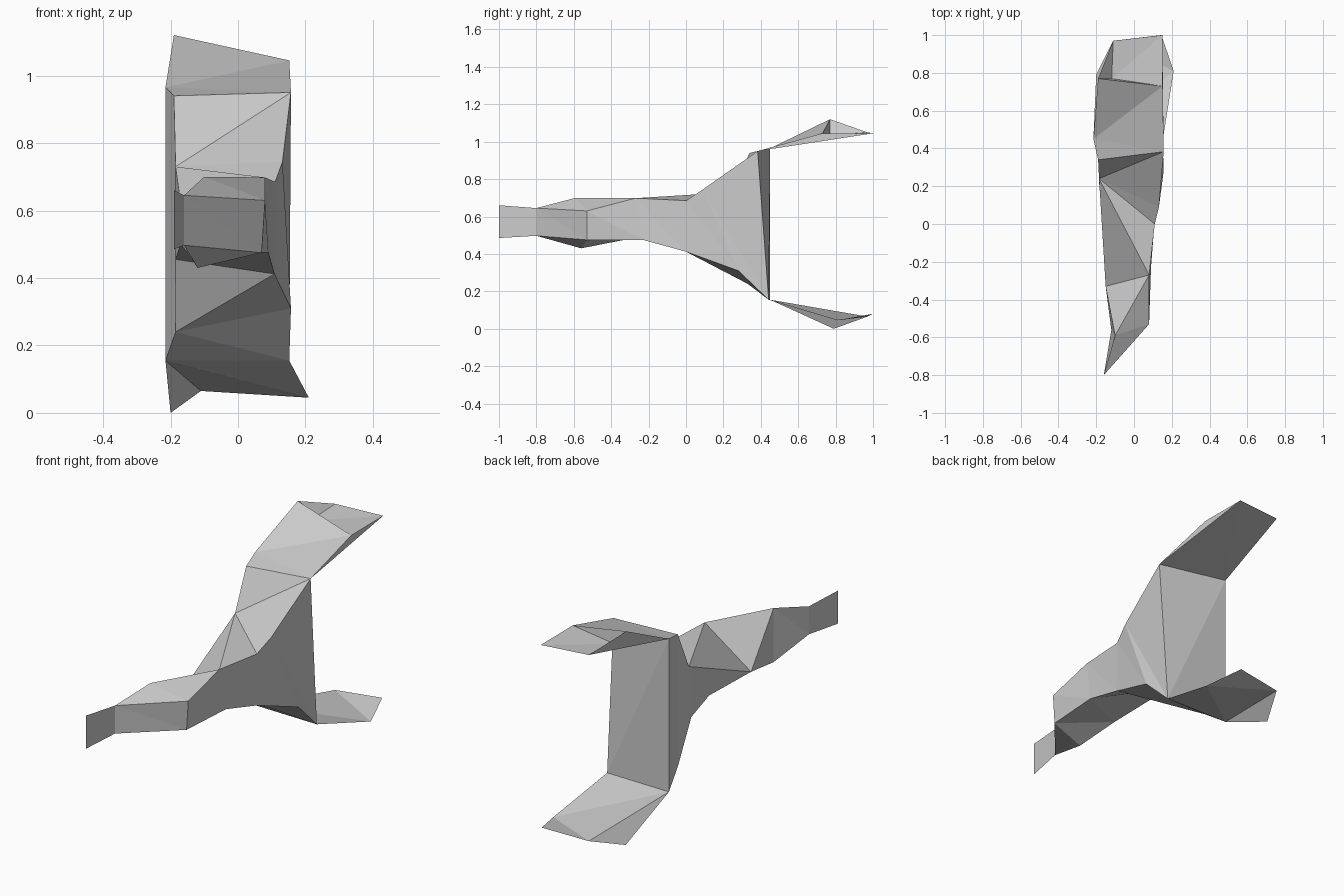
import bpy
import bmesh
from mathutils import Vector

old_cube = bpy.data.objects.get("Cube")
if old_cube:
    bpy.data.objects.remove(old_cube, do_unlink=True)

# Single grey finish
grey = bpy.data.materials.new("plain grey")
grey.use_nodes = True
colour = (0.6, 0.6, 0.6, 1)
grey.diffuse_color = colour
grey.node_tree.nodes["Principled BSDF"].inputs["Base Color"].default_value = colour


def finish(name, bm):
    """Weld, orient and store a flat shaded part."""
    bmesh.ops.remove_doubles(bm, verts=bm.verts[:], dist=0.0005)
    bmesh.ops.triangulate(bm, faces=bm.faces[:], quad_method='FIXED')
    bmesh.ops.recalc_face_normals(bm, faces=bm.faces[:])
    mesh = bpy.data.meshes.new(name)
    bm.to_mesh(mesh)
    bm.free()
    mesh.materials.append(grey)
    part = bpy.data.objects.new(name, mesh)
    bpy.context.scene.collection.objects.link(part)
    return part


def add_face(bm, *points):
    """Add one face, dropping repeated neighbouring corners."""
    corners = [p for i, p in enumerate(points) if p != points[i - 1]]
    if len(corners) > 2:
        bm.faces.new([bm.verts.new(Vector(p)) for p in corners])


def loft(name, rails):
    """Skin a ring of rails and close the rear end."""
    bm = bmesh.new()
    for i, rail in enumerate(rails):
        other = rails[(i + 1) % len(rails)]
        for j in range(len(rail) - 1):
            add_face(bm, rail[j], other[j], other[j + 1], rail[j + 1])
    add_face(bm, *[rail[-1] for rail in rails])
    return finish(name, bm)


def sheet(name, faces):
    """Join a few faces into one part."""
    bm = bmesh.new()
    for corners in faces:
        add_face(bm, *corners)
    return finish(name, bm)


# Shared corners: nose edge, left waist and the tall rear plate
nose_top, nose_bottom = (-.16, -.8, .645), (-.16, -.8, .497)
waist = (-.15, -.33, .475)
rear_top_left, rear_top_right = (-.215, .45, .965), (.157, .383, .95)
rear_low_left, rear_low_right = (-.215, .45, .155), (.152, .442, .155)

# Corners that several body facets fan out from
back_left, back_right = (-.185, .24, .73), (.08, -.27, .698)
belly_right, belly_left = (.09, -.23, .475), (-.185, .33, .24)

# Body: four edge rails running from the nose to the rear plate,
# the two left rails pinching together at the waist
top_left = [nose_top, (-.1, -.59, .7), waist, back_left, back_left,
            back_left, (-.19, .34, .94), rear_top_left]
top_right = [nose_top, (.08, -.53, .63), back_right, back_right, (.11, 0, .685),
             (.132, .09, .745), rear_top_right, rear_top_right]
low_right = [nose_bottom, (.07, -.53, .475), belly_right, belly_right, (.108, 0, .412),
             (.157, .28, .31), rear_low_right, rear_low_right]
low_left = [nose_bottom, (-.12, -.56, .43), waist, (-.17, .05, .5),
            (-.185, .22, .455), belly_left, belly_left, rear_low_left]
loft("body", [top_left, top_right, low_right, low_left])

# Nose blade: a thin upright sheet
sheet("nose_blade", [(nose_top, nose_bottom, (-.19, -1, .485), (-.19, -1, .66))])

# Upper fin: a raised ridge over a flat underside
ridge_left, ridge_right, ridge_notch = (-.19, .77, 1.12), (.152, .73, 1.045), (-.118, .77, 1.035)
tip_left, tip_right = (-.11, .97, 1.05), (.15, 1, 1.045)
sheet("upper_fin", [
    (rear_top_left, rear_top_right, ridge_right, ridge_left),
    (ridge_left, ridge_right, ridge_notch),
    (ridge_notch, ridge_right, tip_right, tip_left),
    (ridge_left, ridge_notch, tip_left),
    (rear_top_left, ridge_left, tip_left),
    (rear_top_right, tip_right, ridge_right),
    (rear_top_left, tip_left, tip_right, rear_top_right),
])

# Lower fin: a single sheet with a drooping flap on the left
low_side_left, low_side_right = (-.2, .79, 0), (.21, .81, .045)
low_tip_left, low_tip_right = (-.11, .97, .065), (.145, 1, .08)
sheet("lower_fin", [
    (rear_low_left, low_side_left, low_tip_left),
    (rear_low_left, low_tip_left, low_side_right, rear_low_right),
    (low_tip_left, low_tip_right, low_side_right),
])
